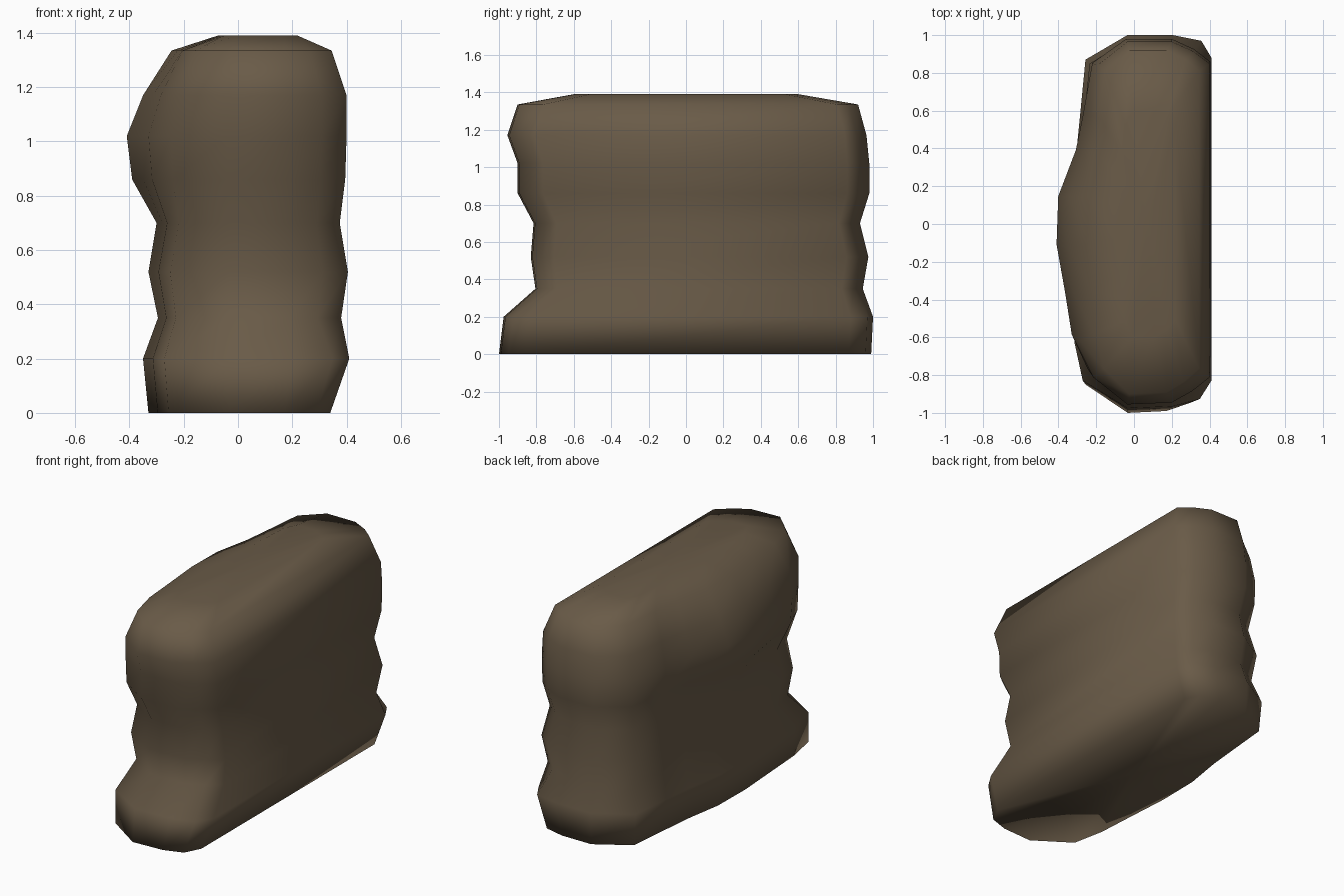
import bpy
import bmesh

if "Cube" in bpy.data.objects:
    bpy.data.objects.remove(bpy.data.objects["Cube"])

# One flat earthy colour
brown = bpy.data.materials.new("earthy brown")
brown.diffuse_color = (0.142, 0.104, 0.064, 1.0)
brown.use_nodes = True
brown.node_tree.nodes["Principled BSDF"].inputs["Base Color"].default_value = brown.diffuse_color

# Outline of a slice as fractions of its extents: straight right side, bulging left side
OUTLINE = [(-0.1, -1), (0.5, -0.99), (0.85, -0.95), (1, -0.85),
           (1, 0.88), (0.87, 0.97), (0.5, 1), (-0.1, 1),
           (-0.57, 0.87), (-0.68, 0.6), (-0.77, 0.4), (-0.98, 0.15),
           (-1, -0.12), (-0.9, -0.4), (-0.82, -0.65), (-0.63, -0.85)]

# Slices from the ground up: z, left, right, front and back extents, left bulge strength
SLICES = [(0.00, 0.33, 0.34, 1.00, 0.99, 0.55),
          (0.20, 0.35, 0.41, 0.975, 1.00, 0.55),
          (0.35, 0.295, 0.38, 0.805, 0.945, 0.55),
          (0.52, 0.33, 0.405, 0.83, 0.975, 0.6),
          (0.70, 0.30, 0.375, 0.815, 0.93, 0.7),
          (0.86, 0.39, 0.395, 0.90, 0.98, 1.05),
          (1.02, 0.41, 0.40, 0.90, 0.98, 1.1),
          (1.17, 0.35, 0.40, 0.955, 0.965, 1.05),
          (1.335, 0.245, 0.345, 0.90, 0.92, 0.9),
          (1.39, 0.075, 0.22, 0.60, 0.60, 0.9)]


def slice_point(u, v, z, left, right, front, back, bulge):
    if u < -0.5:                       # left side: flatter low down, bulging higher up
        u = -(-u) ** bulge
    elif 0.8 < u < 1 and z > 0.3:      # right corners: cut straighter on the upper slab
        u, v = u - 0.08, v * 0.975
    return (u * (right if u > 0 else left), v * (back if v > 0 else front), z)


# Weathered rock slab: loft the slices and close both ends
bm = bmesh.new()
rings = [[bm.verts.new(slice_point(u, v, *s)) for u, v in OUTLINE] for s in SLICES]
n = len(OUTLINE)
for low, high in zip(rings, rings[1:]):
    for i in range(n):
        j = (i + 1) % n
        bm.faces.new((low[i], low[j], high[j], high[i]))
bottom_centre = bm.verts.new((0, 0, 0))
top_centre = bm.verts.new((0.07, 0, SLICES[-1][0]))
for i in range(n):
    j = (i + 1) % n
    bm.faces.new((rings[0][j], rings[0][i], bottom_centre))
    bm.faces.new((rings[-1][i], rings[-1][j], top_centre))
bmesh.ops.recalc_face_normals(bm, faces=bm.faces)
for face in bm.faces:
    face.smooth = True

mesh = bpy.data.meshes.new("rock_slab")
bm.to_mesh(mesh)
bm.free()
mesh.materials.append(brown)
rock = bpy.data.objects.new("rock_slab", mesh)
bpy.context.collection.objects.link(rock)
